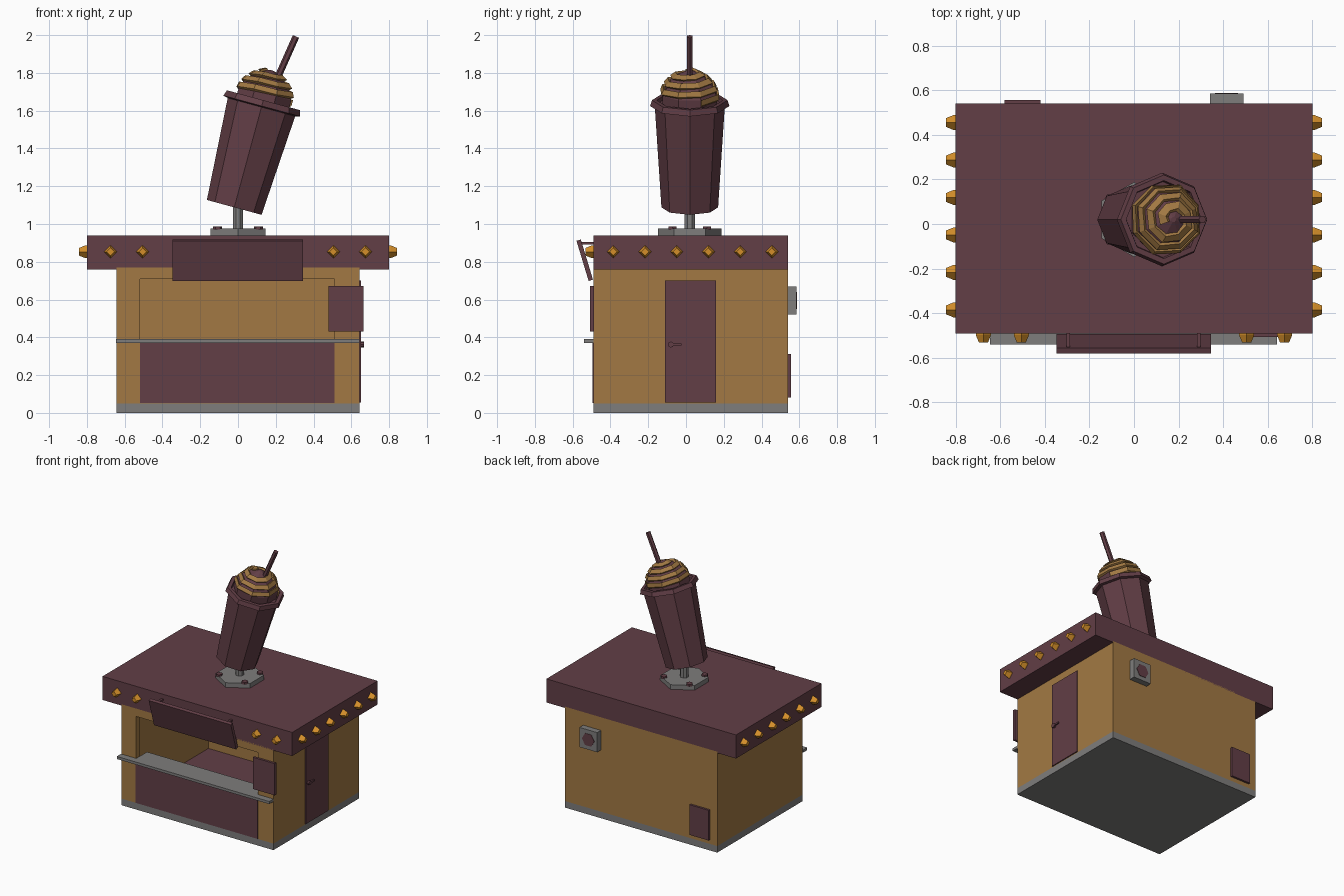
import bpy, bmesh
from math import radians, cos, sin, tau, atan2
from mathutils import Matrix, Vector

if "Cube" in bpy.data.objects:
    bpy.data.objects.remove(bpy.data.objects["Cube"])


def material(name, srgb):
    color = [(c / 255 / 12.92 if c < 11 else ((c / 255 + 0.055) / 1.055) ** 2.4) for c in srgb] + [1]
    m = bpy.data.materials.new(name)
    m.use_nodes = True
    m.diffuse_color = color
    m.node_tree.nodes["Principled BSDF"].inputs["Base Color"].default_value = color
    return m


MAROON = material("maroon", (98, 62, 70))
GOLD = material("tan gold", (162, 121, 67))
GREY = material("grey", (126, 125, 124))
AMBER = material("amber", (212, 143, 42))


def finish(name, bm, mat, matrix=Matrix()):
    bmesh.ops.recalc_face_normals(bm, faces=bm.faces)
    mesh = bpy.data.meshes.new(name)
    bm.to_mesh(mesh)
    bm.free()
    mesh.materials.append(mat)
    ob = bpy.data.objects.new(name, mesh)
    ob.matrix_world = matrix
    bpy.context.collection.objects.link(ob)
    return ob


def box(name, x, y, z, mat, matrix=Matrix()):
    """Box from (low, high) ranges on each axis."""
    bm = bmesh.new()
    bmesh.ops.create_cube(bm, size=1)
    for v in bm.verts:
        v.co = [r[0] + (c + 0.5) * (r[1] - r[0]) for c, r in zip(v.co, (x, y, z))]
    return finish(name, bm, mat, matrix)


def lathe(name, profile, sides, mat, matrix=Matrix(), turn=0.0):
    """Faceted solid from (radius, height) rings, capped at both ends."""
    bm = bmesh.new()
    rings = [[bm.verts.new((r * cos(tau * i / sides + turn), r * sin(tau * i / sides + turn), h))
              for i in range(sides)] for r, h in profile]
    for a, b in zip(rings, rings[1:]):
        for i in range(sides):
            j = (i + 1) % sides
            bm.faces.new((a[i], a[j], b[j], b[i]))
    bm.faces.new(rings[0])
    bm.faces.new(rings[-1])
    return finish(name, bm, mat, matrix)


def cut(target, cutter):
    mod = target.modifiers.new("cut", 'BOOLEAN')
    mod.operation, mod.solver, mod.object = 'DIFFERENCE', 'EXACT', cutter
    bpy.context.view_layer.objects.active = target
    bpy.ops.object.modifier_apply(modifier=mod.name)
    bpy.data.objects.remove(cutter)


# Kiosk shell: hollow walls with a serving window
FRONT, BACK, SIDE = -0.49, 0.54, 0.642
walls = box("walls", (-SIDE, SIDE), (FRONT, BACK), (0.05, 0.77), GOLD)
cut(walls, box("room", (-0.6, 0.6), (-0.44, 0.5), (0.06, 0.755), GOLD))
cut(walls, box("window", (-0.518, 0.512), (-0.6, -0.4), (0.38, 0.71), GOLD))
box("foundation", (-SIDE, SIDE), (FRONT, BACK), (0, 0.05), GREY)
box("room_floor", (-0.6, 0.6), (-0.44, 0.5), (0.059, 0.066), MAROON)
box("roof", (-0.8, 0.8), (FRONT, BACK), (0.76, 0.94), MAROON)

# Front: lower panel, counter, notice board
box("lower_panel", (-0.518, 0.512), (-0.494, -0.488), (0.052, 0.372), MAROON)
box("counter_ledge", (-0.645, 0.642), (-0.54, FRONT), (0.37, 0.39), GREY)
box("counter_inside", (-0.516, 0.51), (FRONT, -0.36), (0.37, 0.39), GREY)
box("notice_board", (0.48, 0.665), (-0.507, -0.488), (0.43, 0.672), MAROON)

# Tilted sign and its brackets
lean = atan2(0.065, 0.215)
box("sign", (-0.348, 0.345), (-0.012, 0.012), (0, 0.222), MAROON,
    Matrix.Translation((0, -0.504, 0.702)) @ Matrix.Rotation(lean, 4, 'X'))
for x in (-0.295, 0.29):
    box("sign_bracket", (x - 0.008, x + 0.008), (-0.56, FRONT), (0.892, 0.904), MAROON)

# Marquee bulbs
bulb = [(0.034, 0), (0.034, 0.008), (0.02, 0.042)]
for x in (-0.675, -0.505, 0.505, 0.675):
    lathe("front_bulb", bulb, 4, AMBER,
          Matrix.Translation((x, FRONT, 0.853)) @ Matrix.Rotation(radians(90), 4, 'X'))
for side in (-1, 1):
    for i in range(6):
        lathe("side_bulb", bulb, 4, AMBER,
              Matrix.Translation((side * 0.8, -0.385 + i * 0.168, 0.853))
              @ Matrix.Rotation(side * radians(90), 4, 'Y'))

# Door with lever handle
box("door", (0.63, 0.65), (-0.11, 0.16), (0.055, 0.7), MAROON)
lathe("handle_knob", [(0.016, 0), (0.016, 0.016)], 8, MAROON,
      Matrix.Translation((0.65, -0.08, 0.362)) @ Matrix.Rotation(radians(90), 4, 'Y'))
box("handle_lever", (0.656, 0.666), (-0.08, -0.025), (0.356, 0.368), MAROON)

# Back: vent unit and service hatch
box("vent_unit", (0.34, 0.49), (BACK, 0.585), (0.52, 0.67), GREY)
lathe("vent_fan", [(0.052, 0), (0.052, 0.004)], 6, MAROON,
      Matrix.Translation((0.415, 0.584, 0.595)) @ Matrix.Rotation(radians(-90), 4, 'X'))
box("service_hatch", (-0.58, -0.42), (BACK, 0.556), (0.082, 0.312), MAROON)

# Mount on the roof
MID = 0.02
lathe("mount_plate", [(0.168, 0.94), (0.168, 0.975)], 6, GREY,
      Matrix.Translation((0, MID, 0)), radians(30))
lathe("mount_post", [(0.03, 0.97), (0.03, 1.15)], 8, GREY,
      Matrix.Translation((0, MID, 0)), radians(22.5))
for sx in (-1, 1):
    for sy in (-1, 1):
        lathe("mount_bolt", [(0.024, 0.97), (0.024, 0.987)], 6, MAROON,
              Matrix.Translation((sx * 0.108, MID + sy * 0.092, 0)))

# Leaning cup with flared rim
cup = Matrix.Translation((-0.02, MID, 1.088)) @ Matrix.Rotation(radians(15.2), 4, 'Y')
lathe("cup", [(0.15, 0), (0.185, 0.55), (0.21, 0.556), (0.2, 0.588), (0.175, 0.588), (0.17, 0.57)],
      8, MAROON, cup)

# Whipped topping with a swirled sauce ribbon
dome = [(0.155, 0.565), (0.155, 0.625), (0.128, 0.675), (0.08, 0.72), (0.012, 0.752)]
lathe("whipped_topping", dome, 8, MAROON, cup, radians(22.5))


def dome_point(t, angle):
    k = min(int(t * 4), 3)
    f = t * 4 - k
    r, h = (Vector(dome[k]).lerp(Vector(dome[k + 1]), f))
    return Vector((r * cos(angle), r * sin(angle), h))


bm = bmesh.new()
STEPS = 28
rows = []
for i in range(STEPS + 1):
    t, angle = 0.16 + 0.74 * i / STEPS, i * tau / 8 + radians(22.5)
    low, high = dome_point(t - 0.055, angle), dome_point(t + 0.075, angle)
    out = Vector((cos(angle), sin(angle), 0.8)).normalized() * (0.012 + 0.006 * (i % 2))
    rows.append([bm.verts.new(p) for p in (low - out, low + out, high + out, high - out)])
for a, b in zip(rows, rows[1:]):
    for k in range(4):
        bm.faces.new((a[k], a[(k + 1) % 4], b[(k + 1) % 4], b[k]))
bm.faces.new(rows[0])
bm.faces.new(rows[-1])
finish("sauce_ribbon", bm, GOLD, cup)

# Straw
lathe("straw", [(0.018, 0), (0.018, 0.42)], 6, MAROON,
      Matrix.Translation((0.136, MID, 1.609)) @ Matrix.Rotation(radians(24), 4, 'Y'))
